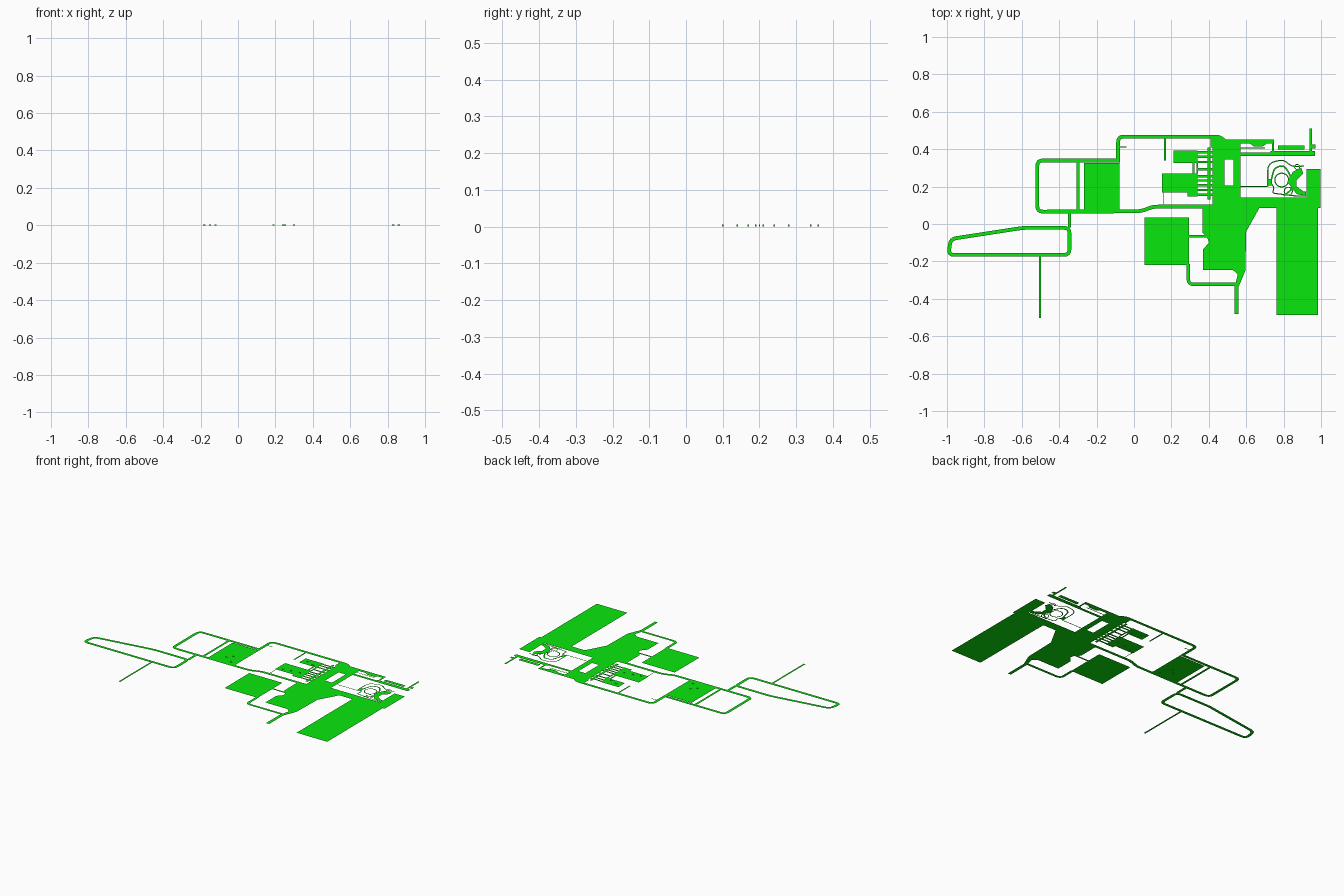
import bpy, math
from mathutils import Vector
from mathutils.geometry import delaunay_2d_cdt

if "Cube" in bpy.data.objects:
    bpy.data.objects.remove(bpy.data.objects["Cube"])

Z = 0.002
green = bpy.data.materials.new("green")
green.diffuse_color = (0.003, 0.8, 0.004, 1)
green.use_nodes = True
green.node_tree.nodes["Principled BSDF"].inputs["Base Color"].default_value = green.diffuse_color

# Flat areas are painted in order (later covers earlier); name None cuts a hole.
layers = []


def poly(name, pts):
    layers.append((name, [Vector(p) for p in pts]))


def rect(name, x0, y0, x1, y1):
    poly(name, [(x0, y0), (x1, y0), (x1, y1), (x0, y1)])


def rounded(pts, r, closed):
    pts, out, n = [Vector(p) for p in pts], [], len(pts)
    for i, p in enumerate(pts):
        if r == 0 or (not closed and i in (0, n - 1)):
            out.append(p)
            continue
        a, b = pts[i - 1] - p, pts[(i + 1) % n] - p
        d = min(r, a.length * .45, b.length * .45)
        s, e = p + a.normalized() * d, p + b.normalized() * d
        for k in range(5):
            t = k / 4
            out.append(s * (1 - t) ** 2 + p * 2 * t * (1 - t) + e * t * t)
    return out


def road(name, pts, w, r=0.03, closed=False):
    c = rounded(pts, r, closed)
    n = len(c)
    sides = []
    for i, p in enumerate(c):
        a = c[i - 1] if closed or i else None
        b = c[(i + 1) % n] if closed or i < n - 1 else None
        d1 = (p - a).normalized() if a is not None else (b - p).normalized()
        d2 = (b - p).normalized() if b is not None else d1
        t = (d1 + d2).normalized()
        m = Vector((-t.y, t.x)) * (w / 2 / max(0.4, t.dot(d1)))
        sides.append((p + m, p - m))
    for i in range(n if closed else n - 1):
        (l0, r0), (l1, r1) = sides[i], sides[(i + 1) % n]
        poly(name, [r0, r1, l1, l0])


def ring(name, x, y, r, w, n=20):
    road(name, [(x + r * math.cos(2 * math.pi * i / n), y + r * math.sin(2 * math.pi * i / n))
                for i in range(n)], w, 0, True)


# West roads
road("southwest_loop_road", [(-.992, -.165), (-.345, -.165), (-.345, -.02), (-.59, -.02), (-.98, -.08)], .02, .03, True)
road("south_spur_road", [(-.502, -.17), (-.502, -.503)], .012)
road("link_road", [(-.345, -.02), (-.345, .065)], .018)
road("northwest_loop_road", [(-.09, .34), (-.517, .34), (-.517, .066), (.04, .068), (.10, .093), (.42, .093)], .02)
road("cross_road", [(-.30, .34), (-.30, .066)], .015)
road("north_road", [(-.085, .33), (-.085, .467), (.46, .467), (.50, .43)], .02)
road("north_stub_road", [(.166, .46), (.166, .34)], .01)
rect("small_path", -.085, .409, -.04, .414)
rect("west_yard", -.267, .063, -.08, .325)
road("yard_edge_path", [(-.079, .34), (-.079, .07)], .005)

# Central apron, plaza and southern area
poly("central_apron", [(.42, .09), (.57, .09), (.57, .43), (.74, .43), (.74, .453),
                       (.48, .453), (.455, .475), (.41, .475), (.41, .41), (.42, .41)])
rect("east_band", .56, .085, .995, .142)
poly("southern_apron", [(.365, .10), (.67, .10), (.67, .085), (.60, -.04), (.595, -.25), (.56, -.335),
                        (.56, -.48), (.538, -.48), (.538, -.335), (.555, -.27), (.53, -.247),
                        (.37, -.247), (.37, -.135), (.40, -.10), (.395, -.08), (.365, -.045)])
rect("south_field", .057, -.22, .295, .035)
road("field_road", [(.295, -.066), (.40, -.066)], .012)
road("south_loop_road", [(.29, -.215), (.29, -.323), (.55, -.323)], .018)
rect("long_lot", .763, -.487, .983, .10)
rect("east_lot", .922, .085, .996, .293)
rect(None, .483, .205, .533, .345)
rect("northeast_road", .55, .363, .968, .382)
rect("northeast_strip", .73, .372, .968, .39)
rect("northeast_post_road", .737, .38, .748, .453)
rect("strip_building_lot", .77, .397, .912, .421)
road("northeast_spur", [(.945, .51), (.945, .38)], .012)
rect("spur_side_pad", .95, .405, .97, .425)
rect("courtyard_path", .57, .403, .70, .408)
poly("courtyard_pad", [(.62, .43), (.64, .415), (.69, .415), (.71, .43)])

# Parking blocks with rows of connecting strips
rect("upper_block", .212, .325, .34, .393)
rect("lower_block", .15, .168, .34, .27)
rect("lower_block_tail", .285, .148, .34, .17)
for x in (.318, .338):
    rect("block_link", x - .005, .27, x + .005, .326)
rect("strip_column", .393, .13, .408, .41)
for y in (.383, .36, .332, .293, .255, .232, .207, .182, .157):
    rect("parking_strip", .335, y - .006, .425, y + .006)
road("thin_side_path", [(.157, .17), (.157, .10)], .004)

# Garden: circular path, curved walks and a solid patch
ring("round_path", .79, .235, .037, .006)
ring("small_round_path", .825, .175, .022, .005, 14)
ring("tiny_round_path", .872, .305, .014, .004, 12)
road("outer_garden_walk", [(.715, .20), (.715, .325), (.80, .345), (.845, .305), (.91, .31)], .006, .04)
road("inner_garden_walk", [(.735, .24), (.75, .30), (.80, .315), (.835, .265), (.85, .19), (.80, .15)], .008, .04)
road("lower_garden_walk", [(.72, .235), (.75, .195), (.74, .165), (.86, .15), (.92, .15)], .006, .03)
poly("garden_patch", [(.82, .225), (.85, .28), (.895, .30), (.905, .27), (.87, .235), (.87, .20),
                      (.905, .175), (.92, .175), (.92, .15), (.87, .16), (.845, .19)])
rect("garden_path", .57, .199, .715, .204)
rect("garden_nub", .717, .205, .738, .24)


# Resolve overlaps: triangulate all outlines, give each triangle to its top layer
def inside(p, pts):
    hit = False
    for a, b in zip(pts, pts[1:] + pts[:1]):
        if (a.y > p.y) != (b.y > p.y) and p.x < a.x + (p.y - a.y) * (b.x - a.x) / (b.y - a.y):
            hit = not hit
    return hit


verts, edges = [], []
for _, pts in layers:
    s, n = len(verts), len(pts)
    edges += [(s + i, s + (i + 1) % n) for i in range(n)]
    verts += pts
v, _, f, _, _, _ = delaunay_2d_cdt(verts, edges, [], 0, 1e-5)
parts = {}
for tri in f:
    c = sum((v[i] for i in tri), Vector((0, 0))) / 3
    owner = next((name for name, pts in reversed(layers) if inside(c, pts)), None)
    if owner:
        parts.setdefault(owner, []).append(tri)


def make(name, vs, fs):
    me = bpy.data.meshes.new(name)
    me.from_pydata(vs, [], fs)
    me.materials.append(green)
    bpy.context.collection.objects.link(bpy.data.objects.new(name, me))


for name, tris in parts.items():
    ids = {i: k for k, i in enumerate(sorted({i for t in tris for i in t}))}
    make(name, [(v[i].x, v[i].y, Z) for i in ids], [[ids[i] for i in t] for t in tris])


# Tiny raised kerbs
def kerb(name, x, y, sx, sy, h):
    vs = [(x + a * sx / 2, y + b * sy / 2, c * h) for c in (0, 1) for a, b in ((-1, -1), (1, -1), (1, 1), (-1, 1))]
    make(name, vs, [(3, 2, 1, 0), (4, 5, 6, 7)] + [(i, (i + 1) % 4, (i + 1) % 4 + 4, i + 4) for i in range(4)])


for i, (x, y) in enumerate([(-.15, .17), (-.12, .10), (-.18, .14), (.19, .19), (.24, .20), (.30, .21),
                            (.25, .36), (.30, .34), (.83, .24), (.86, .28)]):
    kerb("kerb_%d" % i, x, y, .012, .004, .005)
